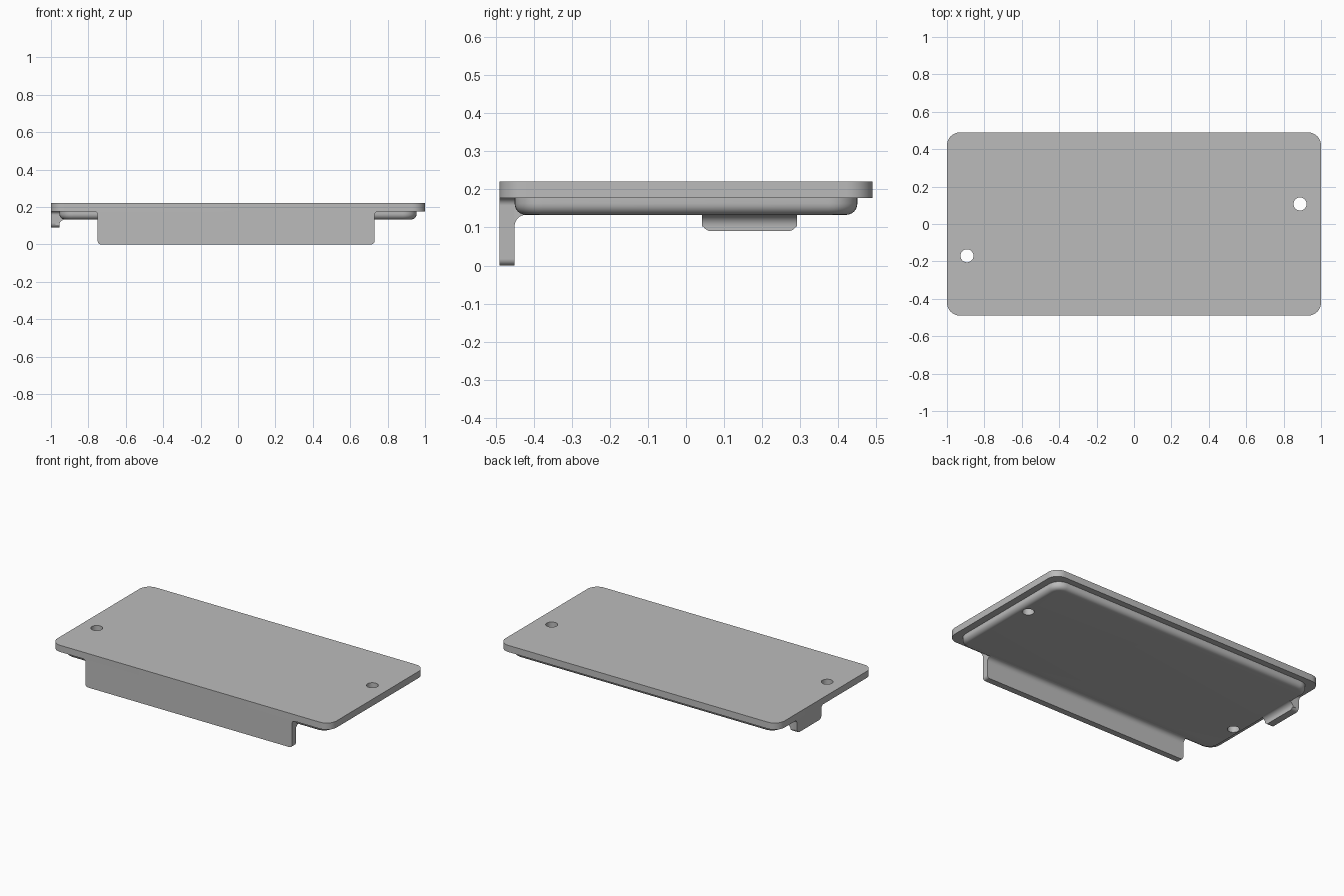
import bpy, bmesh
from math import cos, sin, pi
from mathutils import Matrix, Vector

if "Cube" in bpy.data.objects:
    bpy.data.objects.remove(bpy.data.objects["Cube"], do_unlink=True)

TOP, SEAM, UNDER = 0.22, 0.177, 0.133   # heights of the stacked plates
HALF_Y, WALL, ROUND = 0.49, 0.04, 0.03

grey = bpy.data.materials.new("plain grey")
grey.use_nodes = True
grey.diffuse_color = (0.5, 0.5, 0.5, 1)
grey.node_tree.nodes["Principled BSDF"].inputs["Base Color"].default_value = (0.5, 0.5, 0.5, 1)


def arc(cx, cy, r, start, end, steps=8):
    """Points along an arc, angles in quarter turns."""
    angles = [(start + (end - start) * i / steps) * pi / 2 for i in range(steps + 1)]
    return [(cx + r * cos(a), cy + r * sin(a)) for a in angles]


def rounded_rect(hx, hy, r):
    return (arc(hx - r, hy - r, r, 0, 1) + arc(r - hx, hy - r, r, 1, 2)
            + arc(r - hx, r - hy, r, 2, 3) + arc(hx - r, r - hy, r, 3, 4))


def lip_profile(a, b, bottom, r, flare):
    """Hanging lip: rounded lower corners, flared where it meets the plate."""
    return (arc(a + r, bottom + r, r, 2, 3) + arc(b - r, bottom + r, r, 3, 4)
            + arc(b + flare, SEAM - flare, flare, 2, 1)
            + arc(a - flare, SEAM - flare, flare, 1, 0))


def fillet_profile(face):
    """Inside fillet between a lip and the underside; grows to positive."""
    return ([(face - WALL / 2, SEAM), (face + ROUND, SEAM)]
            + arc(face + ROUND, UNDER - ROUND, ROUND, 1, 2)
            + [(face - WALL / 2, UNDER - ROUND)])


def prism(name, profile, u, v, along, start, end, bevel=0):
    """Extrude a profile lying in axes u, v from start to end along an axis."""
    u, v, along = Vector(u), Vector(v), Vector(along)
    bm = bmesh.new()
    face = bm.faces.new([bm.verts.new(u * p + v * q + along * start) for p, q in profile])
    rim = list(face.edges)
    bmesh.ops.solidify
    copy = bmesh.ops.extrude_face_region(bm, geom=[face], use_keep_orig=True)
    moved = [g for g in copy["geom"] if isinstance(g, bmesh.types.BMVert)]
    bmesh.ops.translate(bm, verts=moved, vec=along * (end - start))
    bmesh.ops.recalc_face_normals(bm, faces=bm.faces)
    if bevel:
        bmesh.ops.bevel(bm, geom=rim, offset=bevel, segments=6, profile=0.5, affect='EDGES')
    mesh = bpy.data.meshes.new(name)
    bm.to_mesh(mesh)
    bm.free()
    obj = bpy.data.objects.new(name, mesh)
    bpy.context.collection.objects.link(obj)
    mesh.materials.append(grey)
    return obj


X, Y, Z = (1, 0, 0), (0, 1, 0), (0, 0, 1)

# Stacked plates, the lower one rounded underneath
top_plate = prism("top_plate", rounded_rect(1, HALF_Y, 0.07), X, Y, Z, SEAM, TOP)
lower_plate = prism("lower_plate", rounded_rect(0.955, HALF_Y - WALL, 0.075),
                    X, Y, Z, UNDER, SEAM, ROUND)

# Long front lip and short tab on the right-hand edge
front_lip = prism("front_lip", lip_profile(-0.75, 0.73, 0, 0.018, 0.02),
                  X, Z, Y, -HALF_Y, WALL - HALF_Y)
front_fillet = prism("front_lip_fillet", fillet_profile(WALL - HALF_Y), Y, Z, X, -0.75, 0.73)
side_tab = prism("side_tab", lip_profile(0.042, 0.292, 0.09, 0.025, 0.02),
                 Y, Z, X, -1, -0.955)
side_fillet = prism("side_tab_fillet", fillet_profile(-0.955), X, Z, Y, 0.042, 0.292)

# Screw holes through both plates
for x, y in ((-0.893, -0.17), (0.888, 0.107)):
    circle = [(x + p, y + q) for p, q in arc(0, 0, 0.035, 0, 4, 32)[:-1]]
    cutter = prism("hole_cutter", circle, X, Y, Z, 0.05, 0.3)
    cutter.hide_render = True
    for plate in (top_plate, lower_plate):
        cut = plate.modifiers.new("hole", 'BOOLEAN')
        cut.operation, cut.solver, cut.object = 'DIFFERENCE', 'EXACT', cutter
        bpy.context.view_layer.objects.active = plate
        bpy.ops.object.modifier_apply(modifier=cut.name)
    bpy.data.objects.remove(cutter, do_unlink=True)

# Smooth the rounded edges, keep corners sharp
bpy.ops.object.select_all(action='DESELECT')
for part in (top_plate, lower_plate, front_lip, front_fillet, side_tab, side_fillet):
    part.select_set(True)
bpy.context.view_layer.objects.active = top_plate
bpy.ops.object.shade_smooth_by_angle(angle=pi / 6)
